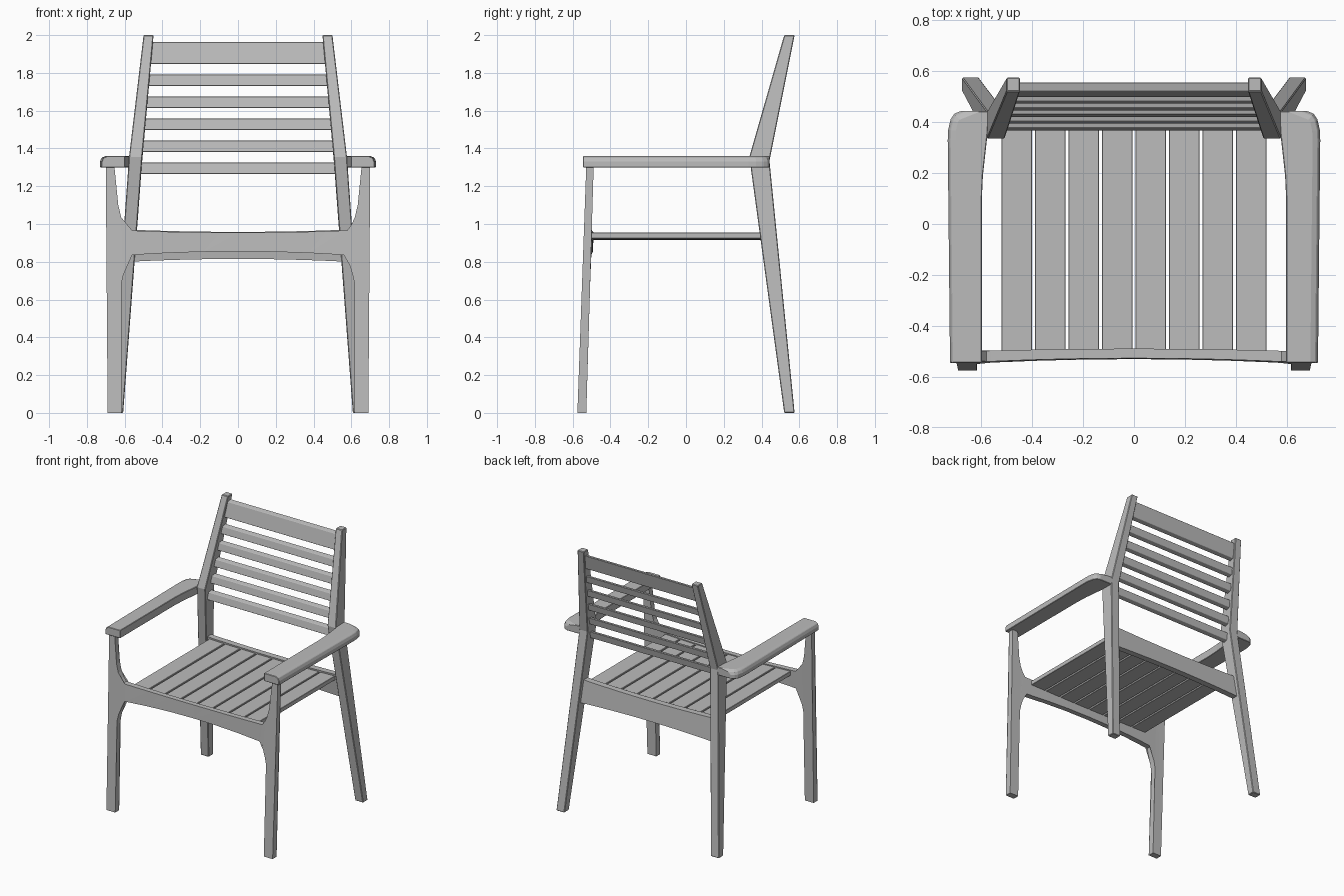
import bpy, bmesh
from mathutils import Vector

cube = bpy.data.objects.get("Cube")
if cube:
    bpy.data.objects.remove(cube, do_unlink=True)

grey = bpy.data.materials.new("plain grey")
grey.use_nodes = True
shade = (0.5, 0.5, 0.5, 1)
grey.diffuse_color = shade
grey.node_tree.nodes["Principled BSDF"].inputs["Base Color"].default_value = shade


def finish(name, bm, bevel=0.004):
    bmesh.ops.recalc_face_normals(bm, faces=bm.faces)
    mesh = bpy.data.meshes.new(name)
    bm.to_mesh(mesh)
    bm.free()
    mesh.materials.append(grey)
    obj = bpy.data.objects.new(name, mesh)
    bpy.context.collection.objects.link(obj)
    if bevel:
        mod = obj.modifiers.new("soft edges", "BEVEL")
        mod.width = bevel
        mod.segments = 1
        mod.limit_method = "ANGLE"
        mod.angle_limit = 0.6
    return obj


def loft(name, sections, bevel=0.004):
    """Skin a row of matching closed cross-sections and cap both ends."""
    bm = bmesh.new()
    rings = [[bm.verts.new(p) for p in s] for s in sections]
    n = len(rings[0])
    for a, b in zip(rings, rings[1:]):
        for i in range(n):
            j = (i + 1) % n
            bm.faces.new((a[i], a[j], b[j], b[i]))
    bm.faces.new(rings[0])
    bm.faces.new(rings[-1])
    return finish(name, bm, bevel)


def rail(name, outline, front, back):
    """Board from an x-z outline; front and back give y for each point."""
    bm = bmesh.new()
    a = [bm.verts.new((x, 0, z)) for x, z in outline]
    b = [bm.verts.new((x, 1, z)) for x, z in outline]
    faces = [bm.faces.new(a), bm.faces.new(b)]
    for i in range(len(a)):
        j = (i + 1) % len(a)
        bm.faces.new((a[i], a[j], b[j], b[i]))
    bmesh.ops.triangulate(bm, faces=faces)
    for v in bm.verts:
        v.co.y = (back if v.co.y > 0.5 else front)(v.co.x, v.co.z)
    return finish(name, bm, 0)


def mirrored(half):
    return half + [(-x, z) for x, z in reversed(half) if x > 0]


def arch(x, reach=0.58):
    return max(0, 1 - (x / reach) ** 2)


# Front frame: both legs and the bowed apron in one outline
steps = [0.56 * i / 6 for i in range(7)]
half = [(x, 0.835 + 0.02 * arch(x)) for x in steps]
half += [(0.578, 0.836), (0.592, 0.78), (0.607, 0.73), (0.618, 0.68), (0.624, 0.62),
         (0.617, 0), (0.69, 0), (0.692, 0.8), (0.70, 1.31), (0.655, 1.31),
         (0.643, 1.17), (0.634, 1.10), (0.618, 1.035), (0.600, 0.995), (0.578, 0.966)]
half += [(x, 0.966 - 0.012 * arch(x)) for x in reversed(steps)]
lower = [p for p in half]
outline = lower + [(-x, z) for x, z in reversed(half) if x > 0]
rail("front_frame", outline,
     lambda x, z: -0.575 + 0.036 * z + 0.014 * arch(x),
     lambda x, z: -0.528 + 0.03 * z + 0.01 * arch(x, 0.62))

# Rear rail under the backrest
half = [(x, 0.80 + 0.015 * arch(x)) for x in steps] + [(0.565, 0.80), (0.555, 0.97)]
half += [(x, 0.97 - 0.012 * arch(x)) for x in reversed(steps[:-1])]
rail("rear_rail", mirrored(half),
     lambda x, z: 0.412 - 0.12 * (z - 0.885),
     lambda x, z: 0.458 - 0.12 * (z - 0.885))

# Rear legs, bent at the arm and rising into back posts
for side, s in (("right", -1), ("left", 1)):
    sections = []
    for inner, outer, y0, y1, z0, z1 in (
            (0.608, 0.675, 0.52, 0.575, 0, 0),
            (0.507, 0.577, 0.335, 0.442, 1.355, 1.335),
            (0.447, 0.50, 0.52, 0.575, 2, 2)):
        sections.append([(s * inner, y0, z0), (s * outer, y0, z0),
                         (s * outer, y1, z1), (s * inner, y1, z1)])
    loft(side + "_rear_leg", sections)

# Armrests: rounded rear corner, chamfered outer top edge
for side, s in (("right", -1), ("left", 1)):
    plan = [(0.597, -0.545), (0.722, -0.545), (0.731, 0.33), (0.729, 0.37),
            (0.720, 0.41), (0.705, 0.433), (0.68, 0.443), (0.57, 0.443),
            (0.574, 0.36), (0.584, 0.27), (0.593, 0.19), (0.597, 0.1)]
    bm = bmesh.new()
    base = bm.faces.new([bm.verts.new((s * x, y, 1.30)) for x, y in plan])
    top = bmesh.ops.extrude_face_region(bm, geom=[base], use_keep_orig=True)["geom"]
    bmesh.ops.translate(bm, vec=Vector((0, 0, 0.06)),
                        verts=[v for v in top if isinstance(v, bmesh.types.BMVert)])
    rim = [e for e in bm.edges
           if all(v.co.z > 1.35 and abs(v.co.x) > 0.67 for v in e.verts)]
    bmesh.ops.bevel(bm, geom=rim, offset=0.03, segments=2, profile=0.5,
                    affect="EDGES", clamp_overlap=True)
    finish(side + "_armrest", bm, 0.003)

# Seat slats, following the dip of the apron
for i in range(8):
    mid = (i - 3.5) * 0.1315
    corners = []
    for x, top in ((mid - 0.06, 0), (mid + 0.06, 0), (mid + 0.06, 1), (mid - 0.06, 1)):
        corners.append((x, 0.925 + 0.032 * top - 0.01 * arch(x)))
    loft("seat_slat_%d" % (i + 1),
         [[(x, y, z) for x, z in corners] for y in (-0.51, 0.425)], 0.002)

# Back slats, leaning with the posts; the top one is wider
for i in range(6):
    low = 1.265 + 0.1165 * i
    high = low + 0.06 if i < 5 else 1.965
    sections = []
    for s in (-1, 1):
        ring = []
        for z, dy in ((low, -0.016), (low + 0.008, 0.016),
                      (high, 0.016), (high - 0.008, -0.016)):
            y = 0.39 + 0.224 * (z - 1.295) + dy
            x = 0.515 - 0.087 * (z - 1.35) + 0.012
            ring.append((s * x, y, z))
        sections.append(ring)
    loft("back_slat_%d" % (i + 1), sections, 0.002)
